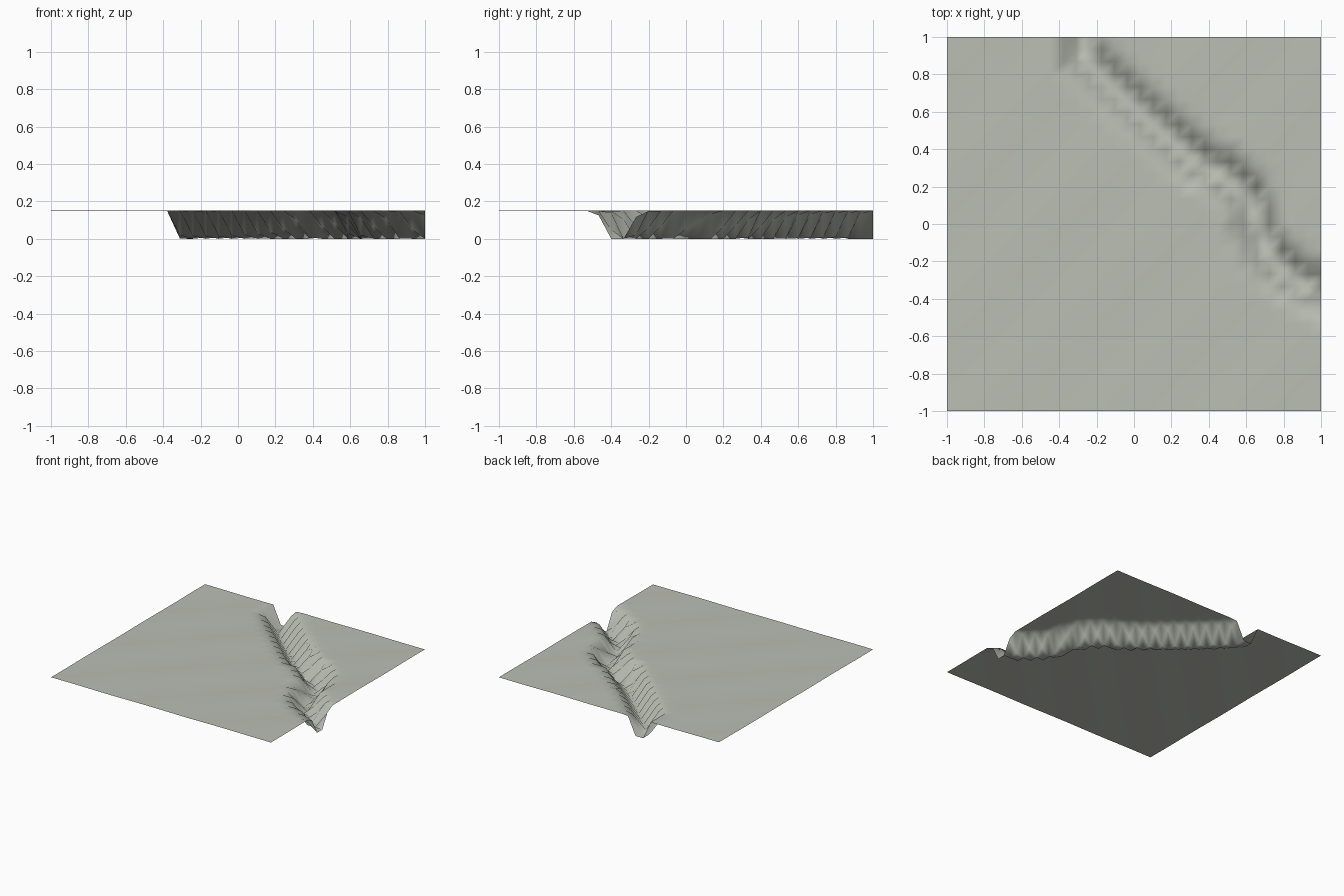
import bpy, bmesh, math
from mathutils import Vector

if "Cube" in bpy.data.objects:
    bpy.data.objects.remove(bpy.data.objects["Cube"])

NX, NY = 29, 30          # grid cells
TOP, BED = 0.158, 0.008  # plain height, ravine floor height

# Centre line of the ravine
PATH = [Vector(p) for p in [
    (-0.275, 1.1), (-0.27, 0.9), (-0.13, 0.76), (0.03, 0.61), (0.16, 0.49), (0.31, 0.36),
    (0.50, 0.25), (0.63, 0.13), (0.67, -0.05), (0.75, -0.20), (0.90, -0.31), (1.1, -0.42)]]


def path_distance(p):
    best = 9.0
    for a, b in zip(PATH, PATH[1:]):
        t = max(0.0, min(1.0, (p - a).dot(b - a) / (b - a).length_squared))
        best = min(best, (p - a.lerp(b, t)).length)
    return best


def height(x, y):
    # Steep walls with a narrow floor, and a faint ripple on the plain
    t = max(0.0, min(1.0, (path_distance(Vector((x, y))) - 0.036) / 0.072))
    wall = t * t * (3 - 2 * t)
    ripple = 0.001 * math.sin(9 * (x - y)) * wall
    return BED + (TOP - BED) * wall + ripple


# Terrain sheet, each cell split along the same diagonal
bm = bmesh.new()
grid = []
for j in range(NY + 1):
    row = []
    for i in range(NX + 1):
        x, y = -1 + 2 * i / NX, -1 + 2 * j / NY
        row.append(bm.verts.new((x, y, height(x, y))))
    grid.append(row)
for j in range(NY):
    for i in range(NX):
        a, b = grid[j][i], grid[j][i + 1]
        c, d = grid[j + 1][i + 1], grid[j + 1][i]
        bm.faces.new((a, b, c))
        bm.faces.new((a, c, d))
low = min(v.co.z for v in bm.verts)
for v in bm.verts:
    v.co.z -= low
for f in bm.faces:
    f.smooth = True

mesh = bpy.data.meshes.new("ravine_terrain")
bm.to_mesh(mesh)
bm.free()
terrain = bpy.data.objects.new("ravine_terrain", mesh)
bpy.context.collection.objects.link(terrain)

stone = bpy.data.materials.new("pale_grey_stone")
stone.diffuse_color = (0.50, 0.52, 0.46, 1)
stone.use_nodes = True
stone.node_tree.nodes["Principled BSDF"].inputs["Base Color"].default_value = stone.diffuse_color
mesh.materials.append(stone)
